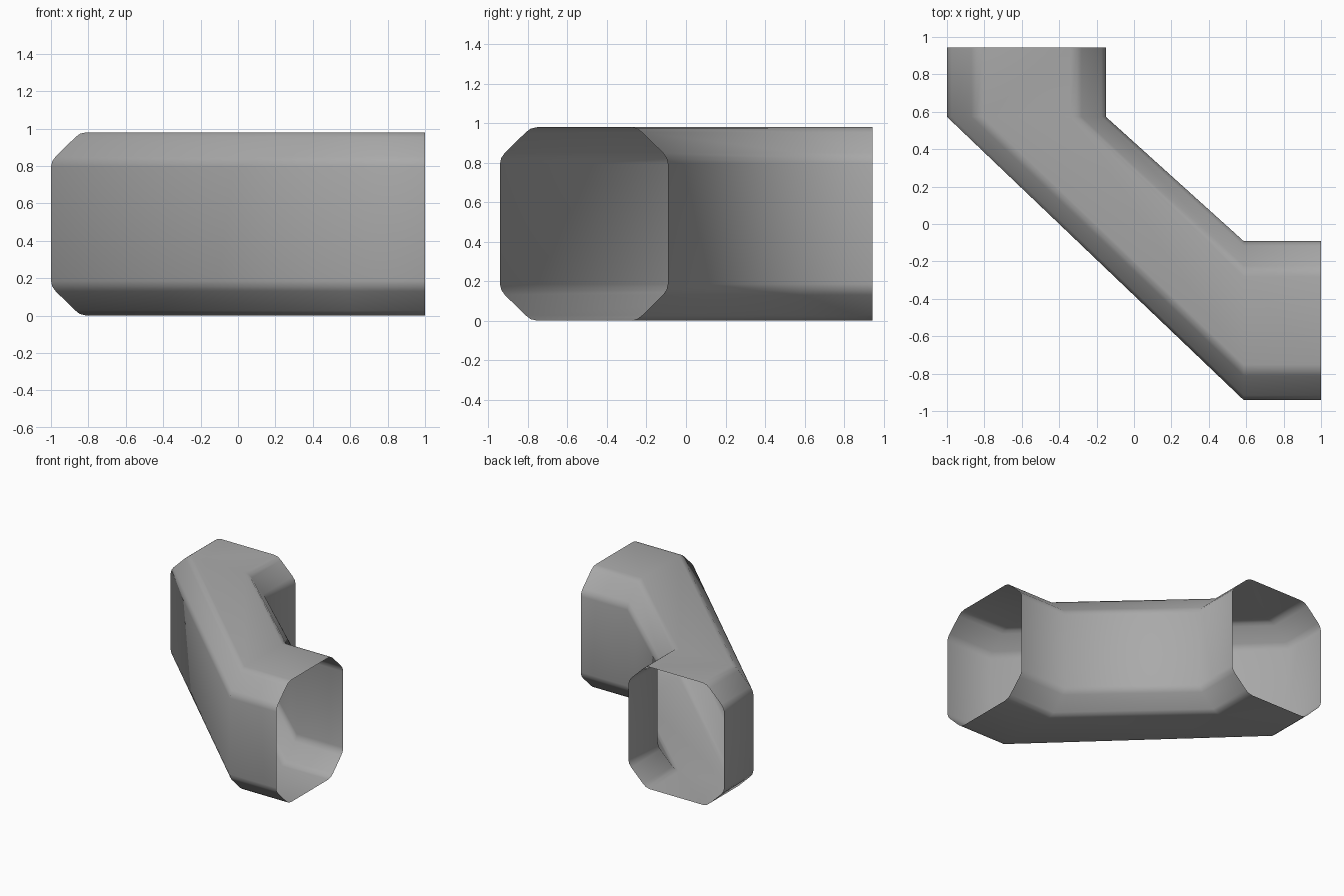
import bpy, bmesh

if "Cube" in bpy.data.objects:
    bpy.data.objects.remove(bpy.data.objects["Cube"])

# Cross-section: width t (0 outer .. W inner) and height z, with rounded chamfers
W, H = 0.85, 0.98
corner = [(0, 0.185), (0.007, 0.155), (0.025, 0.13), (0.13, 0.027), (0.155, 0.008), (0.19, 0)]
low_outer = corner
low_inner = [(W - t, z) for t, z in reversed(corner)]
high_inner = [(W - t, H - z) for t, z in corner]
high_outer = [(t, H - z) for t, z in reversed(corner)]
profile = low_outer + low_inner + high_inner + high_outer

# Four stations along the duct: start point and sideways direction
stations = [((-1, 0.945), (1, 0)), ((-1, 0.573), (1, 0)),
            ((0.587, -0.942), (0, 1)), ((1, -0.942), (0, 1))]

# Open-ended duct shell
bm = bmesh.new()
rings = [[bm.verts.new((x + dx * t, y + dy * t, z)) for t, z in profile]
         for (x, y), (dx, dy) in stations]
n = len(profile)
for a, b in zip(rings, rings[1:]):
    for i in range(n):
        j = (i + 1) % n
        bm.faces.new((a[i], b[i], b[j], a[j]))
bm.normal_update()
# Make normals point outwards (top faces look up)
top = max(bm.faces, key=lambda f: f.calc_center_median().z)
if top.normal.z < 0:
    bmesh.ops.reverse_faces(bm, faces=bm.faces[:])
for f in bm.faces:
    f.smooth = True
mesh = bpy.data.meshes.new("duct_offset")
bm.to_mesh(mesh)
bm.free()

duct = bpy.data.objects.new("duct_offset", mesh)
bpy.context.collection.objects.link(duct)

# Plain grey metal
grey = bpy.data.materials.new("grey metal")
grey.diffuse_color = (0.4, 0.4, 0.4, 1)
grey.use_nodes = True
grey.node_tree.nodes["Principled BSDF"].inputs["Base Color"].default_value = grey.diffuse_color
mesh.materials.append(grey)
